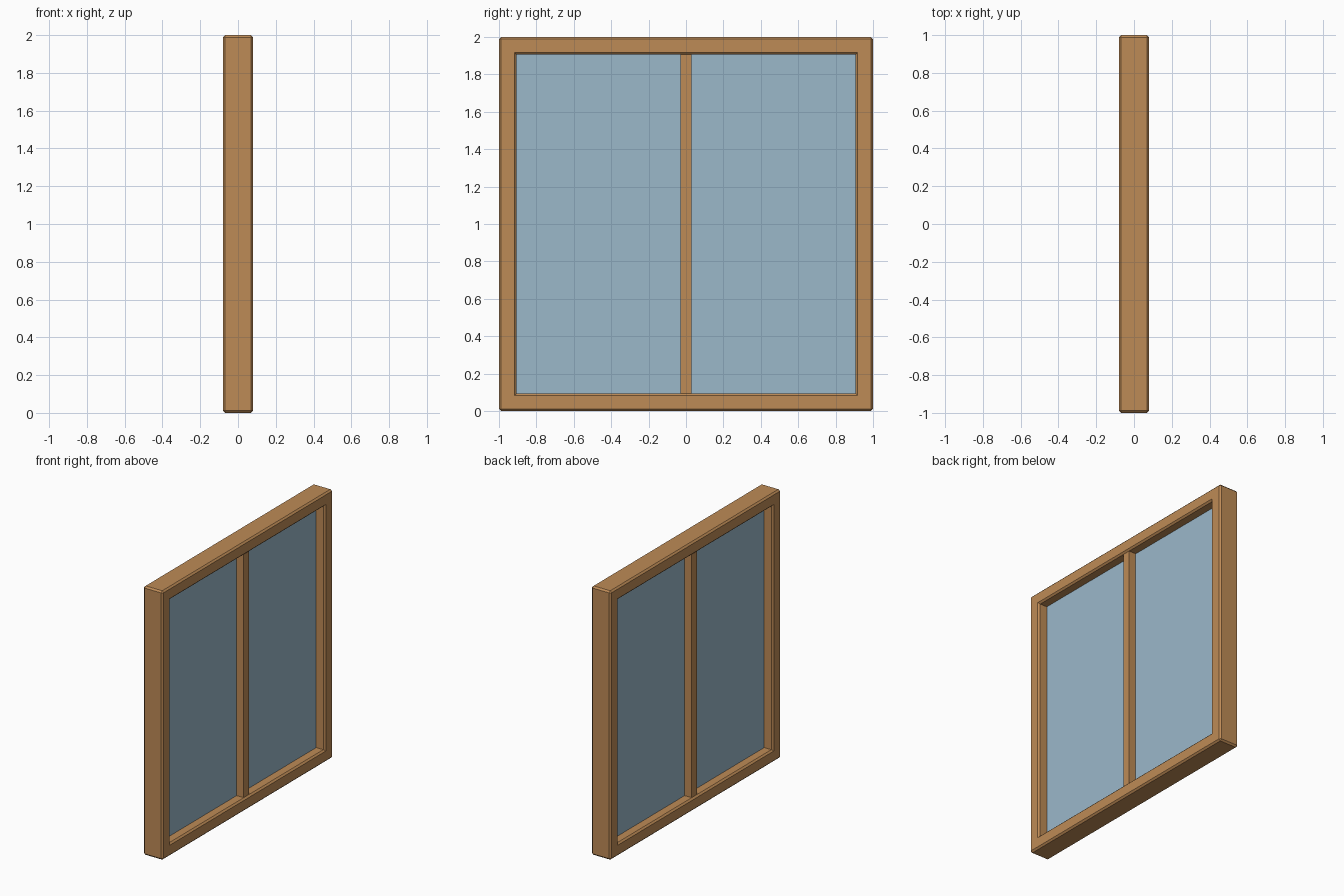
import bpy
import bmesh

cube = bpy.data.objects.get("Cube")
if cube:
    bpy.data.objects.remove(cube, do_unlink=True)

HALF_DEPTH = 0.08
OPENING = 0.905
BEVEL = 0.012


def material(name, colour):
    mat = bpy.data.materials.new(name)
    mat.use_nodes = True
    mat.diffuse_color = (*colour, 1)
    mat.node_tree.nodes["Principled BSDF"].inputs["Base Color"].default_value = (*colour, 1)
    return mat


def add_object(name, bm, mat):
    bmesh.ops.recalc_face_normals(bm, faces=bm.faces)
    mesh = bpy.data.meshes.new(name)
    bm.to_mesh(mesh)
    bm.free()
    mesh.materials.append(mat)
    obj = bpy.data.objects.new(name, mesh)
    bpy.context.collection.objects.link(obj)
    return obj


def add_box(name, size, mat):
    bm = bmesh.new()
    bmesh.ops.create_cube(bm, size=1)
    bmesh.ops.scale(bm, vec=size, verts=bm.verts)
    bmesh.ops.translate(bm, vec=(0, 0, 1), verts=bm.verts)
    return add_object(name, bm, mat)


def add_frame(name, mat):
    """Square ring with chamfered edges, except in the corners of the opening."""
    bm = bmesh.new()
    corners = [(-1, -1), (1, -1), (1, 1), (-1, 1)]
    section = [(HALF_DEPTH, 1), (HALF_DEPTH, OPENING),
               (-HALF_DEPTH, OPENING), (-HALF_DEPTH, 1)]
    rings = [[bm.verts.new((x, y * r, 1 + z * r)) for y, z in corners]
             for x, r in section]
    for a, b in zip(rings, rings[1:] + rings[:1]):
        for i in range(4):
            j = (i + 1) % 4
            bm.faces.new((a[i], a[j], b[j], b[i]))
    bmesh.ops.recalc_face_normals(bm, faces=bm.faces)
    inner = set(rings[1] + rings[2])
    edges = []
    for e in bm.edges:
        a, b = e.verts
        through = abs(a.co.x - b.co.x) > HALF_DEPTH
        opening_corner = through and a in inner
        if e.calc_face_angle() > 0.5 and not opening_corner:
            edges.append(e)
    bmesh.ops.bevel(bm, geom=edges, offset=BEVEL, segments=1,
                    affect='EDGES', profile=0.5)
    return add_object(name, bm, mat)


wood = material("warm wood", (0.515, 0.258, 0.093))
glass = material("pale blue glass", (0.328, 0.479, 0.591))

# Outer frame, glazing and central upright
add_frame("window_frame", wood)
add_box("glass_pane", (0.02, 2 * OPENING, 2 * OPENING), glass)
add_box("centre_mullion", (0.136, 0.06, 2 * OPENING), wood)
